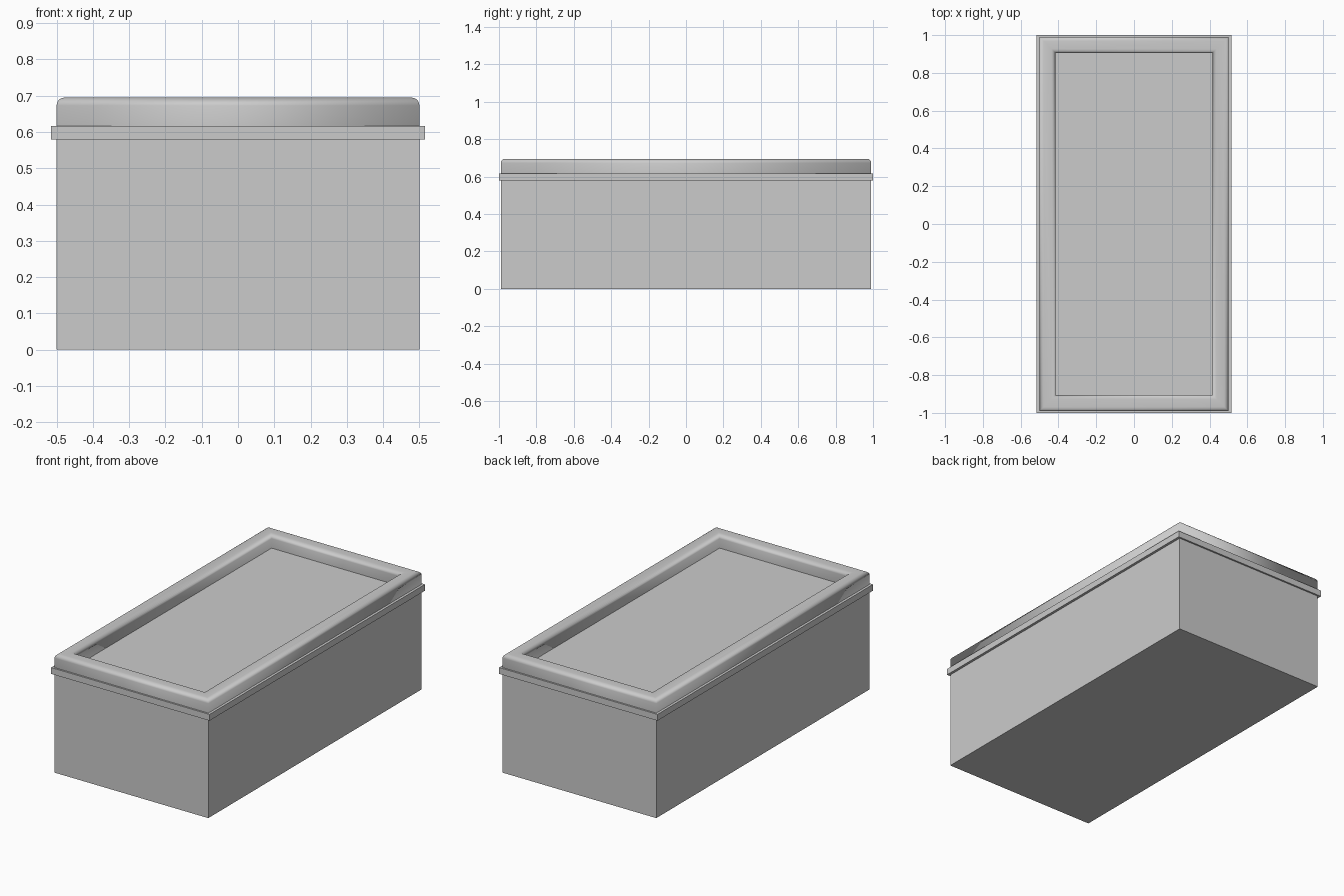
import bpy, bmesh
from math import sin, cos, pi

if "Cube" in bpy.data.objects:
    bpy.data.objects.remove(bpy.data.objects["Cube"])


def loft(name, rings, cap_bottom=True, cap_top=True, smooth=False):
    """Stack rectangles (half x, half y, z) into one mitred mesh."""
    bm = bmesh.new()
    loops = []
    for hx, hy, z in rings:
        corners = ((-hx, -hy), (hx, -hy), (hx, hy), (-hx, hy))
        loops.append([bm.verts.new((x, y, z)) for x, y in corners])
    for a, b in zip(loops, loops[1:]):
        for i in range(4):
            j = (i + 1) % 4
            bm.faces.new((a[i], a[j], b[j], b[i]))
    if cap_bottom:
        bm.faces.new(loops[0][::-1])
    if cap_top:
        bm.faces.new(loops[-1])
    for f in bm.faces:
        f.smooth = smooth
    mesh = bpy.data.meshes.new(name)
    bm.to_mesh(mesh)
    bm.free()
    obj = bpy.data.objects.new(name, mesh)
    bpy.context.collection.objects.link(obj)
    return obj


HX, HY = 0.50, 0.99           # body half sizes
FX, FY = 0.515, 1.0           # flange half sizes
Z_FLANGE, Z_SPLIT, Z_LID, Z_TOP = 0.58, 0.602, 0.617, 0.695

# Box body with its flange
loft("box_body", [(HX, HY, 0), (HX, HY, Z_FLANGE),
                  (FX, FY, Z_FLANGE), (FX, FY, Z_SPLIT)])

# Flat lid plate, its top is the recessed panel
loft("lid_plate", [(FX, FY, Z_SPLIT), (FX, FY, Z_LID)])

# Raised rounded rim around the panel
WIDTH, R, STEPS = 0.084, 0.022, 5
profile = [(0, Z_LID)]
for k in range(STEPS + 1):
    a = pi / 2 * k / STEPS
    profile.append((R - R * cos(a), Z_TOP - R + R * sin(a)))
profile += [(WIDTH - d, z) for d, z in reversed(profile)]
loft("lid_rim", [(HX - d, HY - d, z) for d, z in profile],
     cap_bottom=False, cap_top=False, smooth=True)
